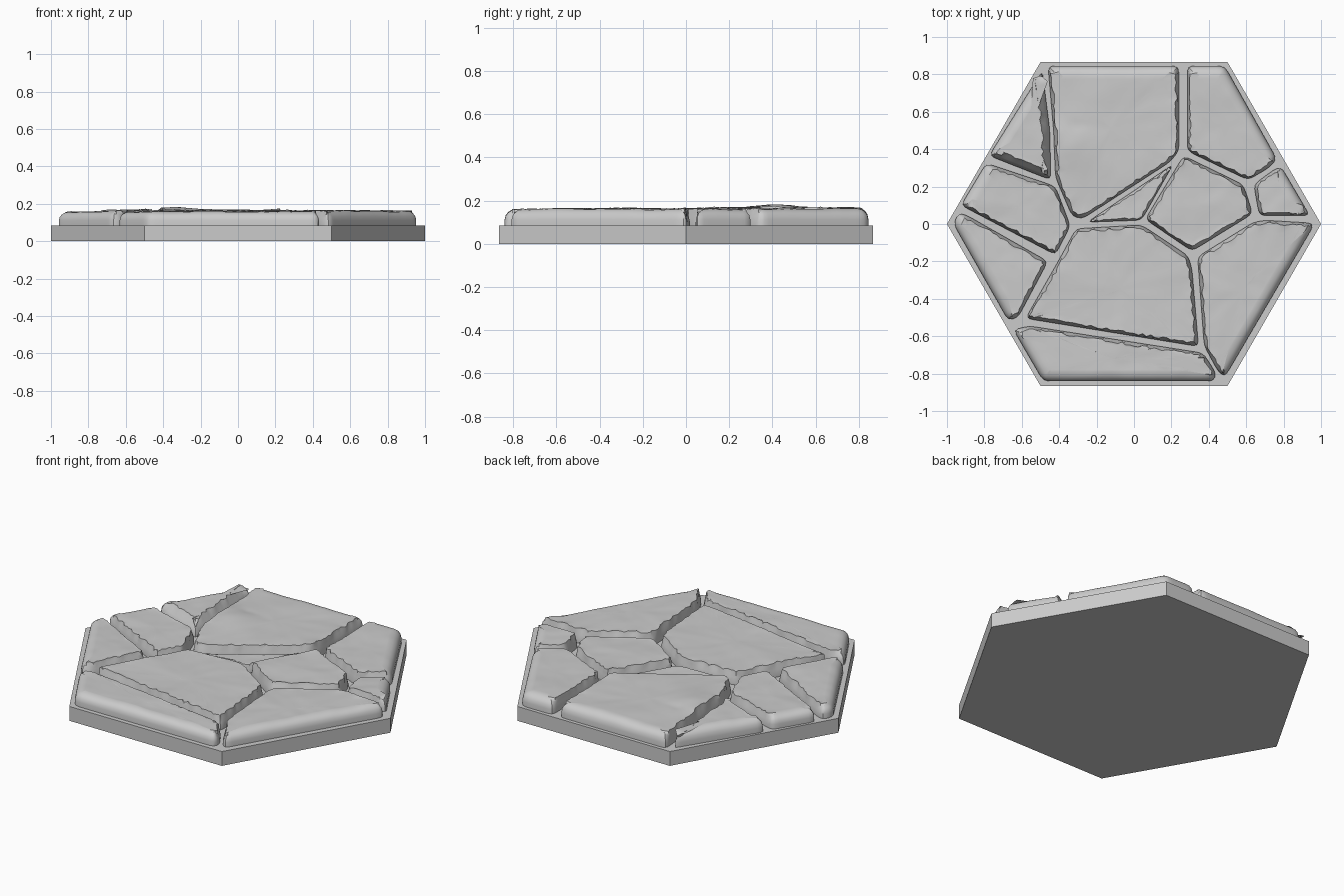
import bpy, bmesh, math, random
from mathutils import Vector, noise

if "Cube" in bpy.data.objects:
    bpy.data.objects.remove(bpy.data.objects["Cube"])

random.seed(4)
BASE_TOP = 0.085
APOTHEM = math.sqrt(3) / 2

stone_grey = bpy.data.materials.new("stone grey")
stone_grey.diffuse_color = (0.6, 0.6, 0.6, 1)
stone_grey.use_nodes = True
stone_grey.node_tree.nodes["Principled BSDF"].inputs["Base Color"].default_value = stone_grey.diffuse_color


def make_object(name, bm, smooth=False):
    bmesh.ops.recalc_face_normals(bm, faces=bm.faces)
    mesh = bpy.data.meshes.new(name)
    bm.to_mesh(mesh)
    bm.free()
    mesh.materials.append(stone_grey)
    obj = bpy.data.objects.new(name, mesh)
    bpy.context.collection.objects.link(obj)
    if smooth:
        bpy.ops.object.select_all(action='DESELECT')
        obj.select_set(True)
        bpy.context.view_layer.objects.active = obj
        bpy.ops.object.shade_smooth_by_angle(angle=math.radians(35))
    return obj


def hex_distance(p):
    """Apothem distance of a point in the hexagon's own metric."""
    return max(abs(p.x * math.cos(a) + p.y * math.sin(a))
               for a in (math.pi / 6, math.pi / 2, 5 * math.pi / 6))


def surface(p, top):
    """Gently worn top surface with a raised area and a small pit."""
    z = top + 0.005 * noise.noise(Vector((p.x * 5, p.y * 5, 1.7)))
    z += 0.002 * noise.noise(Vector((p.x * 14, p.y * 14, 4.2)))
    for x, y, r, h in ((-0.34, 0.42, 0.13, 0.012), (-0.3, 0.53, 0.03, -0.007),
                       (0.24, 0.37, 0.06, 0.01), (-0.9, 0.0, 0.2, -0.008)):
        z += h * math.exp(-((p.x - x) ** 2 + (p.y - y) ** 2) / r ** 2)
    return z


def outline(corners, step=0.022):
    """Resample a polygon evenly and soften its corners."""
    pts = []
    for i, a in enumerate(corners):
        a, b = Vector(a), Vector(corners[(i + 1) % len(corners)])
        n = max(1, round((b - a).length / step))
        pts += [a.lerp(b, k / n) for k in range(n)]
    for _ in range(2):
        n = len(pts)
        pts = [pts[i] * 0.5 + (pts[i - 1] + pts[(i + 1) % n]) * 0.25 for i in range(n)]
    return pts


def make_slab(name, corners, top=0.163, lean=0.014):
    pts = outline(corners)
    n = len(pts)
    area = sum(pts[i - 1].cross(pts[i]) for i in range(n))
    if area < 0:
        pts.reverse()
    centre = sum(pts, Vector((0, 0))) / n
    bm = bmesh.new()
    rings = []
    # rim: rounded on the tile border, steep and chipped along the joints
    inward, border, chips = [], [], []
    for i in range(n):
        t = (pts[(i + 1) % n] - pts[i - 1]).normalized()
        inward.append(Vector((-t.y, t.x)))
        border.append(hex_distance(pts[i]) > 0.815)
        chips.append(random.uniform(-0.006, 0.008))
    for angle in (None, 0, 25, 45, 65, 90):
        ring = []
        for i, p in enumerate(pts):
            if angle is None:
                ring.append(bm.verts.new((p.x, p.y, BASE_TOP - 0.005)))
                continue
            s, c = math.sin(math.radians(angle)), math.cos(math.radians(angle))
            if border[i]:
                q = p + inward[i] * 0.055 * (1 - c)
                z0, chip = 0.112, 0
            else:
                q = p + inward[i] * (lean * s + (chips[i] * s if angle > 30 else 0))
                z0, chip = 0.1, chips[i] * 0.4 * s
            z = z0 + (surface(q, top) - z0) * s + chip
            ring.append(bm.verts.new((q.x, q.y, z)))
        rings.append(ring)
    # worn top, drawn in towards the middle
    edge = [v.co.xy for v in rings[-1]]
    for f in (0.06, 0.14, 0.25, 0.37, 0.5, 0.63, 0.76, 0.89):
        ring = []
        for p in edge:
            q = p.lerp(centre, f)
            ring.append(bm.verts.new((q.x, q.y, surface(q, top))))
        rings.append(ring)
    for low, high in zip(rings, rings[1:]):
        for i in range(n):
            j = (i + 1) % n
            bm.faces.new((low[i], low[j], high[j], high[i]))
    mid = bm.verts.new((centre.x, centre.y, surface(centre, top)))
    for i in range(n):
        bm.faces.new((rings[-1][i], rings[-1][(i + 1) % n], mid))
    make_object(name, bm, smooth=True)


# Hexagonal base plate
bm = bmesh.new()
bmesh.ops.create_cone(bm, cap_ends=True, segments=6, radius1=1, radius2=1, depth=BASE_TOP)
for v in bm.verts:
    a = round(math.atan2(v.co.y, v.co.x) / (math.pi / 6))
    if a % 2:  # corners point along x
        v.co.xy = Vector((math.cos((a + 1) * math.pi / 6), math.sin((a + 1) * math.pi / 6)))
    v.co.z += BASE_TOP / 2
make_object("base_plate", bm)

# Paving slabs
make_slab("back_slab", [(-0.46, 0.845), (0.24, 0.845), (0.24, 0.39), (0.19, 0.33),
                        (-0.28, 0.025), (-0.33, 0.04), (-0.42, 0.25), (-0.43, 0.5)], 0.167)
make_slab("back_left_slab", [(-0.49, 0.82), (-0.45, 0.5), (-0.445, 0.235), (-0.775, 0.365)],
          0.168, 0.04)
make_slab("left_slab", [(-0.79, 0.325), (-0.46, 0.215), (-0.42, 0.2), (-0.34, -0.01),
                        (-0.42, -0.165), (-0.925, 0.1)], 0.16)
make_slab("front_left_slab", [(-0.965, 0.0), (-0.94, 0.06), (-0.9, 0.05), (-0.46, -0.2),
                              (-0.62, -0.5), (-0.67, -0.52)], 0.163)
make_slab("centre_slab", [(-0.31, -0.025), (0.04, -0.005), (0.29, -0.17), (0.31, -0.24),
                          (0.345, -0.655), (-0.58, -0.505), (-0.4, -0.19)], 0.162)
make_slab("front_slab", [(-0.645, -0.565), (-0.56, -0.545), (0.37, -0.69), (0.44, -0.8),
                         (0.43, -0.84), (-0.485, -0.84)], 0.16)
make_slab("front_right_slab", [(0.34, -0.175), (0.64, 0.01), (0.7, 0.02), (0.955, 0.005),
                               (0.96, -0.01), (0.485, -0.82), (0.45, -0.79), (0.375, -0.65)], 0.163)
make_slab("right_slab", [(0.67, 0.045), (0.94, 0.045), (0.785, 0.31), (0.74, 0.285),
                         (0.64, 0.21)], 0.16)
make_slab("back_right_slab", [(0.285, 0.845), (0.485, 0.845), (0.765, 0.345), (0.72, 0.3),
                              (0.61, 0.235), (0.285, 0.39)], 0.163)
make_slab("small_centre_slab", [(0.265, 0.365), (0.585, 0.21), (0.635, 0.055),
                                (0.31, -0.145), (0.06, 0.025)], 0.163)

# Sunken filler stone between the back and middle slabs
make_slab("filler_stone", [(-0.25, 0.01), (0.21, 0.32), (0.04, 0.02)], 0.135, 0.01)
